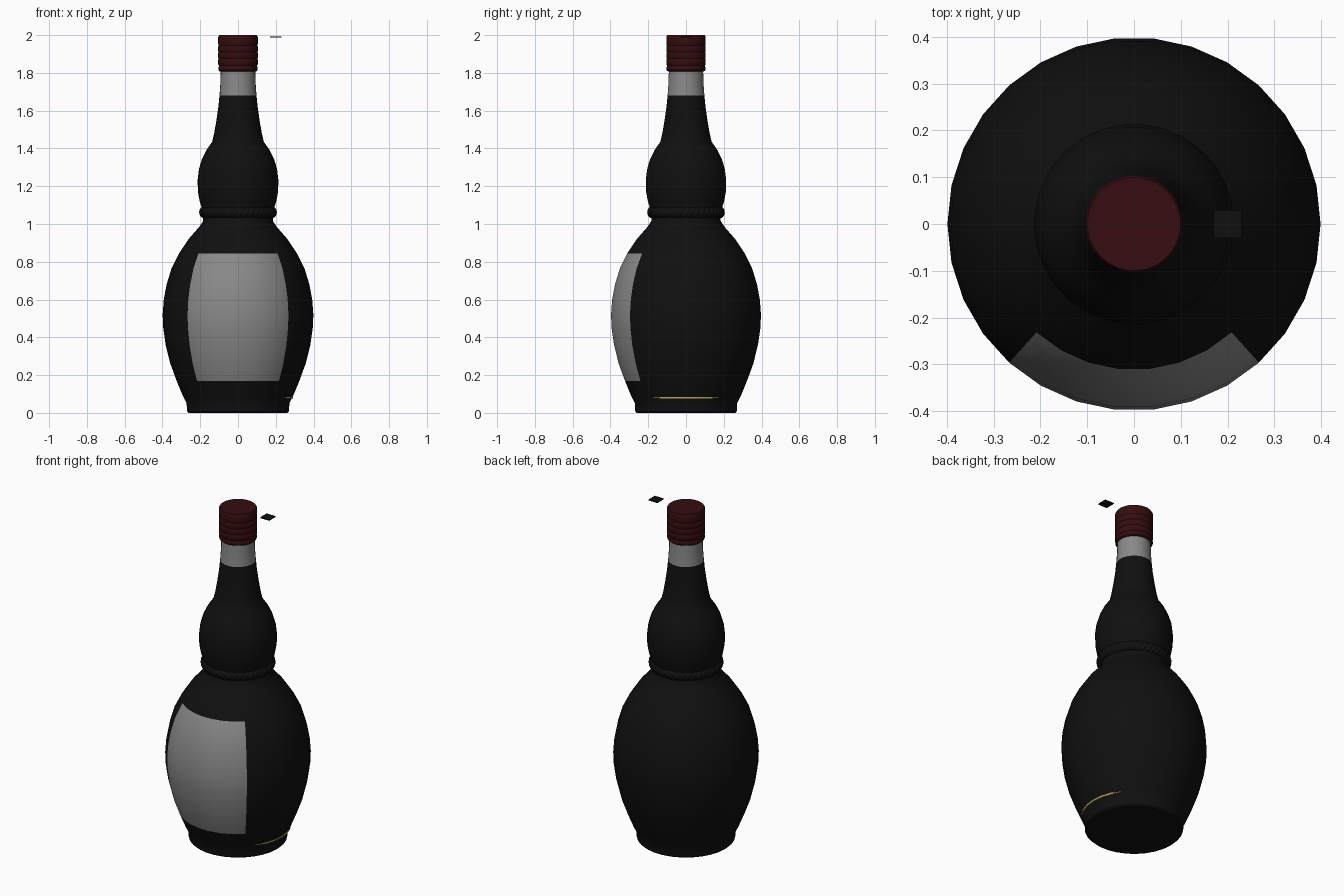
import bpy, bmesh, math
from math import sin, cos, pi, radians

cube = bpy.data.objects.get("Cube")
if cube:
    bpy.data.objects.remove(cube)

SIDES = 30


def material(name, rgb, rough=0.5):
    m = bpy.data.materials.new(name)
    m.use_nodes = True
    m.diffuse_color = (*rgb, 1)
    bsdf = m.node_tree.nodes["Principled BSDF"]
    bsdf.inputs["Base Color"].default_value = (*rgb, 1)
    bsdf.inputs["Roughness"].default_value = rough
    return m


black = material("black glass", (0.005, 0.005, 0.005))
paper = material("grey paper", (0.25, 0.25, 0.25))
red = material("dark red cap", (0.035, 0.004, 0.005))
gold = material("pale gold", (0.45, 0.36, 0.12))


def finish(name, bm, mats, angle=40):
    bmesh.ops.recalc_face_normals(bm, faces=bm.faces)
    me = bpy.data.meshes.new(name)
    bm.to_mesh(me)
    bm.free()
    for m in mats:
        me.materials.append(m)
    ob = bpy.data.objects.new(name, me)
    bpy.context.collection.objects.link(ob)
    bpy.ops.object.select_all(action="DESELECT")
    ob.select_set(True)
    bpy.context.view_layer.objects.active = ob
    bpy.ops.object.shade_smooth_by_angle(angle=radians(angle))
    return ob


def lathe(name, profile, mats, rule=None):
    """Revolve (radius, height) points and close both ends with flat caps."""
    bm = bmesh.new()
    rings = [[bm.verts.new((r * cos(2 * pi * i / SIDES), r * sin(2 * pi * i / SIDES), z))
              for i in range(SIDES)] for r, z in profile]
    for a, b in zip(rings, rings[1:]):
        for i in range(SIDES):
            j = (i + 1) % SIDES
            bm.faces.new((a[i], a[j], b[j], b[i]))
    bm.faces.new(rings[0])
    bm.faces.new(rings[-1])
    if rule:
        for f in bm.faces:
            f.material_index = rule(f.calc_center_median())
    return finish(name, bm, mats)


# Lower body, with the front label as coloured faces
def label_rule(c):
    off_front = abs(math.atan2(c.x, -c.y))
    return int(0.17 < c.z < 0.845 and off_front < radians(42))


lathe("lower_body",
      [(0.262, 0), (0.27, 0.008), (0.272, 0.05), (0.292, 0.09), (0.325, 0.17),
       (0.358, 0.26), (0.383, 0.36), (0.396, 0.45), (0.399, 0.52), (0.393, 0.6),
       (0.378, 0.68), (0.352, 0.765), (0.312, 0.845), (0.262, 0.92),
       (0.205, 0.985), (0.185, 1.015), (0.183, 1.05)],
      [black, paper], label_rule)

# Upper bulb and neck, with a paper band under the cap
lathe("upper_body_and_neck",
      [(0.18, 1.03), (0.19, 1.08), (0.203, 1.12), (0.212, 1.17), (0.214, 1.23),
       (0.207, 1.29), (0.192, 1.34), (0.168, 1.39), (0.137, 1.435), (0.126, 1.48),
       (0.114, 1.55), (0.104, 1.62), (0.098, 1.68), (0.093, 1.75), (0.091, 1.83)],
      [black, paper], lambda c: int(c.z > 1.68))

# Ridged cap
cap = [(0.096, 1.808), (0.103, 1.814), (0.103, 1.83), (0.1, 1.838)]
for k in range(3):
    z = 1.845 + k * 0.035
    cap += [(0.105, z), (0.105, z + 0.025), (0.102, z + 0.03)]
cap += [(0.105, 1.955), (0.105, 1.99), (0.1, 2.0)]
lathe("cap", cap, [red])

# Twisted rope collar: a ring whose cross-section has three turning lobes
bm = bmesh.new()
around, section = 240, 18
rings = []
for i in range(around):
    t = 2 * pi * i / around
    ring = []
    for j in range(section):
        p = 2 * pi * j / section
        r = 0.034 * (0.92 + 0.08 * cos(3 * p - 42 * t))
        d = 0.172 + r * cos(p)
        ring.append(bm.verts.new((d * cos(t), d * sin(t), 1.062 + r * sin(p))))
    rings.append(ring)
for i in range(around):
    a, b = rings[i], rings[(i + 1) % around]
    for j in range(section):
        k = (j + 1) % section
        bm.faces.new((a[j], b[j], b[k], a[k]))
finish("rope_collar", bm, [black])

# Thin gold strip on the side near the base, tapered at both ends
bm = bmesh.new()
rows = []
for i in range(-6, 7):
    t = radians(6 * i)
    h = 0.005 if abs(i) < 5 else 0.002
    r = 0.291 * (cos(radians(6)) if i % 2 else 1)
    rows.append([bm.verts.new((q * cos(t), q * sin(t), 0.08 + s * h))
                 for q, s in ((r - 0.008, -1), (r, -1), (r, 1), (r - 0.008, 1))])
for a, b in zip(rows, rows[1:]):
    for j in range(4):
        k = (j + 1) % 4
        bm.faces.new((a[j], b[j], b[k], a[k]))
bm.faces.new(rows[0])
bm.faces.new(rows[-1])
finish("gold_strip", bm, [gold])

# Small flat plate beside the cap
bm = bmesh.new()
bmesh.ops.create_cube(bm, size=1)
bmesh.ops.scale(bm, vec=(0.06, 0.06, 0.006), verts=bm.verts)
bmesh.ops.translate(bm, vec=(0.2, 0, 1.99), verts=bm.verts)
finish("side_plate", bm, [black])
